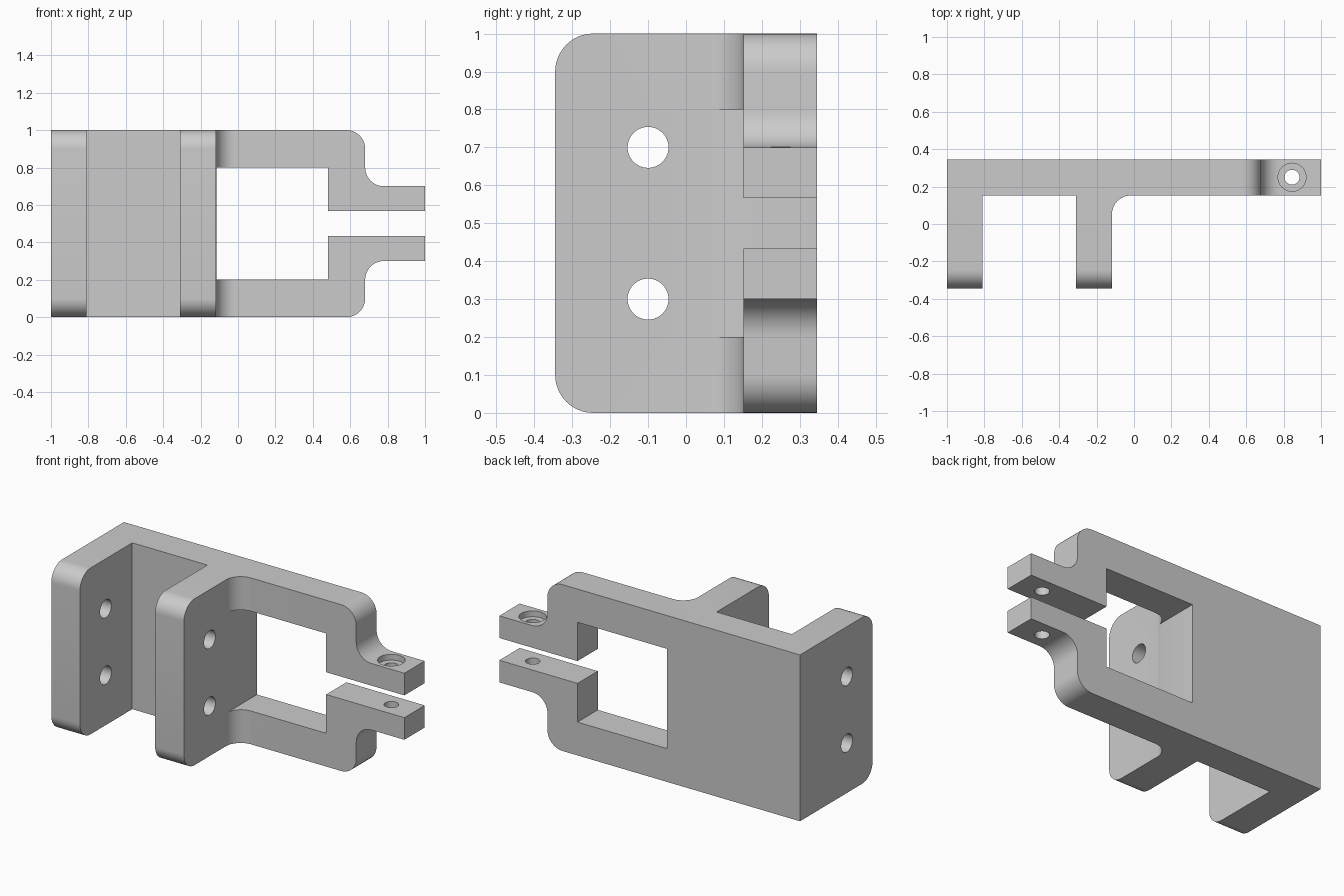
import bpy, bmesh, math
from mathutils import Vector

cube = bpy.data.objects.get("Cube")
if cube:
    bpy.data.objects.remove(cube, do_unlink=True)

grey = bpy.data.materials.new("light grey")
grey.use_nodes = True
color = (0.6, 0.6, 0.6, 1)
grey.diffuse_color = color
grey.node_tree.nodes["Principled BSDF"].inputs["Base Color"].default_value = color


def rounded(corners, steps=12):
    """Outline from (u, v, radius) square corners."""
    out = []
    for i, (u, v, r) in enumerate(corners):
        p = Vector((u, v))
        if not r:
            out.append(p)
            continue
        a = (Vector(corners[i - 1][:2]) - p).normalized()
        b = (Vector(corners[(i + 1) % len(corners)][:2]) - p).normalized()
        for k in range(steps + 1):
            t = math.pi / 2 * k / steps
            out.append(p + r * (a + b) - r * (b * math.cos(t) + a * math.sin(t)))
    return out


def circle(u, v, r, n=48):
    return [Vector((u + r * math.cos(2 * math.pi * k / n),
                    v + r * math.sin(2 * math.pi * k / n))) for k in range(n)]


def prism(name, outline, axis, lo, hi):
    """Extrude a 2D outline along one axis."""
    place = {"x": lambda p, d: (d, p.x, p.y),
             "y": lambda p, d: (p.x, d, p.y),
             "z": lambda p, d: (p.x, p.y, d)}[axis]
    bm = bmesh.new()
    face = bm.faces.new([bm.verts.new(place(p, lo)) for p in outline])
    ext = bmesh.ops.extrude_face_region(bm, geom=[face])
    moved = [g for g in ext["geom"] if isinstance(g, bmesh.types.BMVert)]
    bmesh.ops.translate(bm, verts=moved, vec=place(Vector((0, 0)), hi - lo))
    bmesh.ops.recalc_face_normals(bm, faces=bm.faces)
    mesh = bpy.data.meshes.new(name)
    bm.to_mesh(mesh)
    bm.free()
    mesh.materials.append(grey)
    obj = bpy.data.objects.new(name, mesh)
    bpy.context.collection.objects.link(obj)
    return obj


def combine(body, tool, operation):
    """Apply a boolean and discard the tool."""
    bpy.context.view_layer.objects.active = body
    mod = body.modifiers.new(operation, "BOOLEAN")
    mod.operation, mod.object, mod.solver = operation, tool, "EXACT"
    bpy.ops.object.modifier_apply(modifier=mod.name)
    bpy.data.objects.remove(tool, do_unlink=True)


# Plan shape: back plate with two forward legs and a filleted inner corner
FRONT, BACK, PLATE = -0.345, 0.345, 0.152
plan = [(-1.1, BACK, 0), (-1.1, -0.4, 0), (-0.81, -0.4, 0), (-0.81, PLATE, 0),
        (-0.31, PLATE, 0), (-0.31, -0.4, 0), (-0.118, -0.4, 0),
        (-0.118, PLATE, 0.1), (1.1, PLATE, 0), (1.1, BACK, 0)]
bracket = prism("clamp_bracket", rounded(plan), "z", -0.1, 1.1)

# Front shape: upper half outline mirrored about the middle, with window and slot
upper = [(-0.115, 0.8, 0), (0.48, 0.8, 0), (0.48, 0.567, 0), (1, 0.567, 0),
         (1, 0.7, 0), (0.68, 0.7, 0.1), (0.68, 1, 0.1), (-1, 1, 0)]
lower = [(x, 1 - z, r) for x, z, r in reversed(upper)]
combine(bracket, prism("front_shape", rounded(upper + lower), "y", -0.5, 0.5), "INTERSECT")

# Side shape: rounds the front corners of the legs
side = [(FRONT, 0, 0.1), (0.5, 0, 0), (0.5, 1, 0), (FRONT, 1, 0.1)]
combine(bracket, prism("side_shape", rounded(side), "x", -1.2, 1.2), "INTERSECT")

# Pin holes through both legs
for z in (0.3, 0.7):
    combine(bracket, prism("pin_hole", circle(-0.1, z, 0.054), "x", -1.2, 0.2), "DIFFERENCE")

# Clamp screw hole with a shallow counterbore in the upper lug
combine(bracket, prism("screw_hole", circle(0.845, 0.25, 0.04), "z", 0.2, 0.8), "DIFFERENCE")
combine(bracket, prism("counterbore", circle(0.845, 0.25, 0.075), "z", 0.665, 0.8), "DIFFERENCE")

bpy.ops.object.select_all(action="DESELECT")
bracket.select_set(True)
bpy.context.view_layer.objects.active = bracket
bpy.ops.object.shade_smooth_by_angle(angle=math.radians(30))
